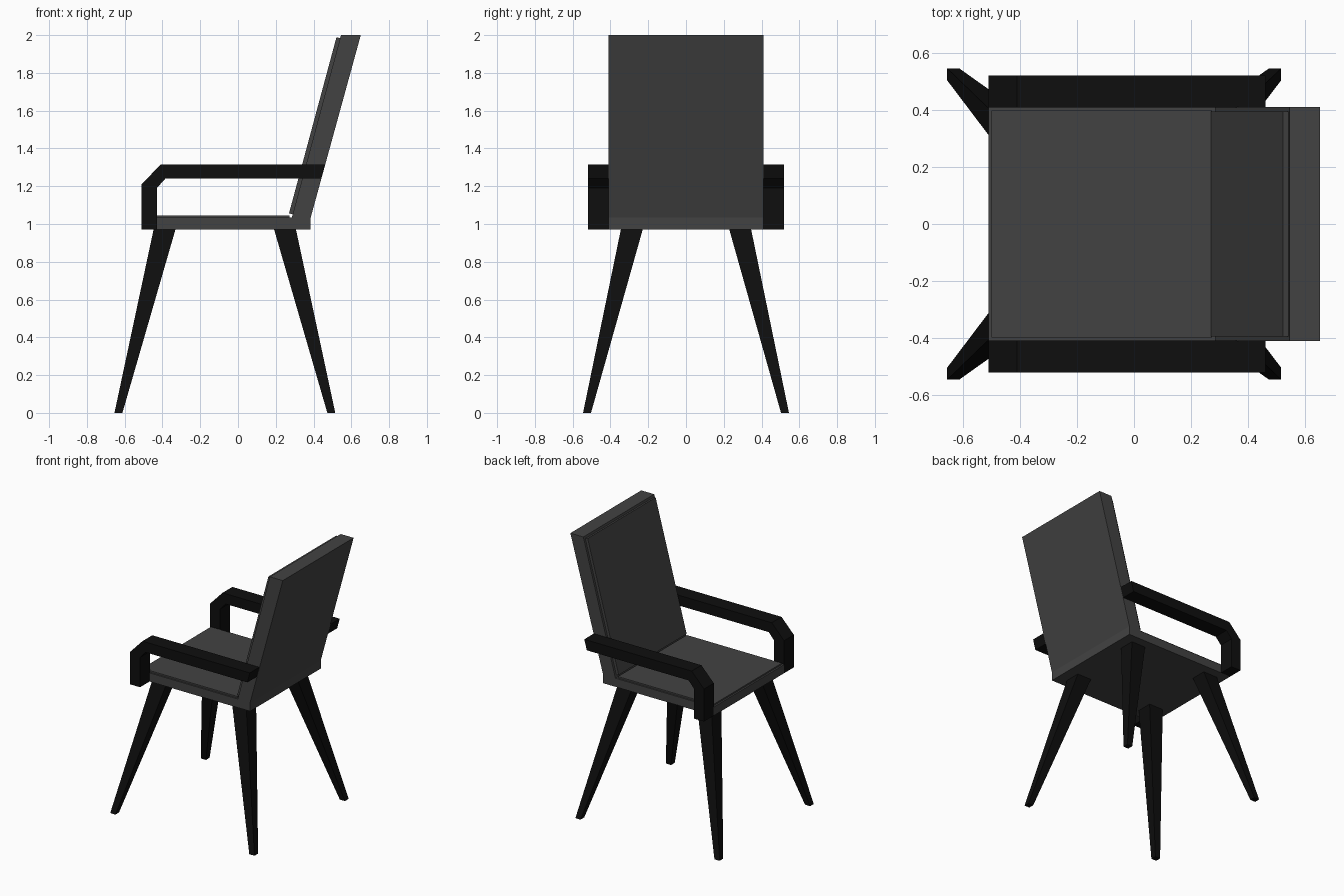
import bpy, bmesh
from mathutils import Vector

old = bpy.data.objects.get("Cube")
if old:
    bpy.data.objects.remove(old, do_unlink=True)


def material(name, value):
    mat = bpy.data.materials.new(name)
    color = (value, value, value, 1)
    mat.use_nodes = True
    mat.diffuse_color = color
    bsdf = mat.node_tree.nodes["Principled BSDF"]
    bsdf.inputs["Base Color"].default_value = color
    bsdf.inputs["Roughness"].default_value = 0.7
    return mat


GREY = material("dark grey upholstery", 0.055)
BLACK = material("black wood", 0.0045)


def finish(name, bm, mat):
    bmesh.ops.recalc_face_normals(bm, faces=bm.faces)
    mesh = bpy.data.meshes.new(name)
    bm.to_mesh(mesh)
    bm.free()
    mesh.materials.append(mat)
    obj = bpy.data.objects.new(name, mesh)
    bpy.context.collection.objects.link(obj)
    return obj


def extrude_profile(points, y0, y1):
    """Side outline (x, z) swept between two y positions."""
    bm = bmesh.new()
    face = bm.faces.new([bm.verts.new((x, y0, z)) for x, z in points])
    swept = bmesh.ops.extrude_face_region(bm, geom=[face])["geom"]
    verts = [v for v in swept if isinstance(v, bmesh.types.BMVert)]
    bmesh.ops.translate(bm, verts=verts, vec=(0, y1 - y0, 0))
    bmesh.ops.recalc_face_normals(bm, faces=bm.faces)
    return bm


def raise_pad(bm, direction, border, height):
    """Inset the face that looks most along direction and lift it as a pad."""
    face = max(bm.faces, key=lambda f: f.normal.dot(Vector(direction)))
    normal = face.normal.copy()
    bmesh.ops.inset_region(bm, faces=[face], thickness=border)
    swept = bmesh.ops.extrude_discrete_faces(bm, faces=[face])["faces"][0]
    # keep the pad joined to its border with side walls
    lower = [l.vert for l in swept.loops]
    top = [bm.verts.new(v.co + normal * height) for v in lower]
    bm.faces.new(top)
    for i in range(len(top)):
        j = (i + 1) % len(top)
        bm.faces.new((lower[i], lower[j], top[j], top[i]))
    bm.faces.remove(swept)
    bmesh.ops.remove_doubles(bm, verts=bm.verts, dist=0.0001)


# Seat with its raised pad
seat = extrude_profile([(-0.51, 0.972), (0.285, 0.972), (0.285, 1.035), (-0.51, 1.035)], -0.41, 0.41)
raise_pad(seat, (0, 0, 1), 0.017, 0.011)
finish("seat", seat, GREY)

# Leaning backrest with its raised pad
back = extrude_profile([(0.285, 0.972), (0.385, 0.972), (0.385, 1.035),
                        (0.65, 2), (0.545, 2), (0.285, 1.035)], -0.41, 0.41)
raise_pad(back, (-0.964, 0, 0.265), 0.024, 0.02)
finish("backrest", back, GREY)

# Armrests: upright, angled corner and level rail
ARM = [(-0.51, 0.972), (-0.43, 0.972), (-0.43, 1.19), (-0.385, 1.24),
       (0.44, 1.24), (0.46, 1.315), (-0.41, 1.315), (-0.51, 1.21)]
for side, label in ((1, "back_side"), (-1, "front_side")):
    finish("armrest_" + label, extrude_profile(ARM, side * 0.407, side * 0.52), BLACK)


def leg(name, foot, top, side):
    """Tapered splayed leg from a small square foot to a wide square top."""
    bm = bmesh.new()
    rings = []
    for (x, y), z, half in ((foot, 0, 0.021), (top, 0.975, 0.058)):
        rings.append([bm.verts.new((x + a * half, side * (y + b * half), z))
                      for a, b in ((-1, -1), (1, -1), (1, 1), (-1, 1))])
    for ring in rings:
        bm.faces.new(ring)
    for i in range(4):
        j = (i + 1) % 4
        bm.faces.new((rings[0][i], rings[0][j], rings[1][j], rings[1][i]))
    finish(name, bm, BLACK)


# Four legs, mirrored across the middle
for side, label in ((1, "a"), (-1, "b")):
    leg("fore_leg_" + label, (-0.633, 0.524), (-0.388, 0.286), side)
    leg("rear_leg_" + label, (0.494, 0.524), (0.248, 0.286), side)
